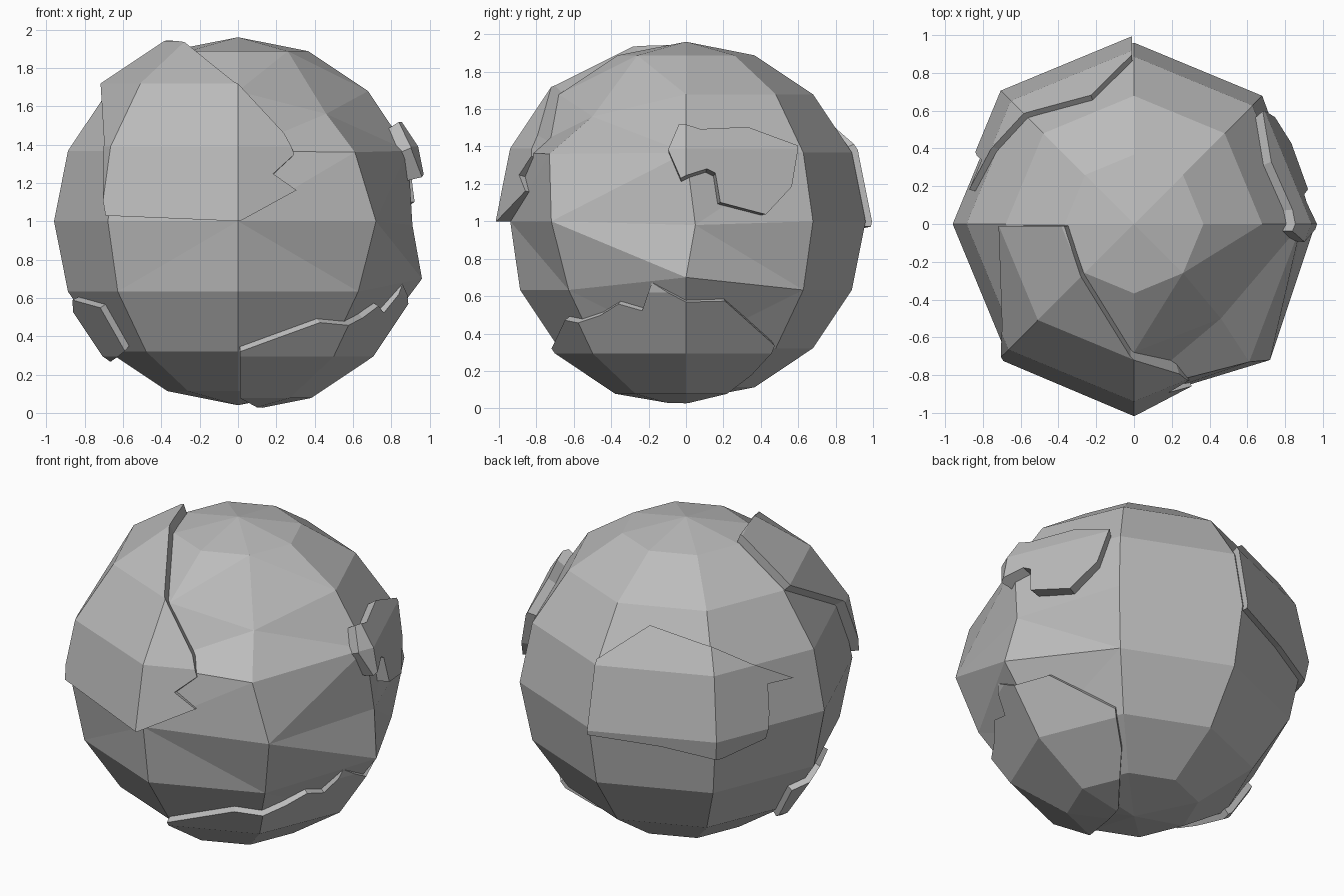
import bpy, bmesh
from math import sqrt
from mathutils import Vector

if "Cube" in bpy.data.objects:
    bpy.data.objects.remove(bpy.data.objects["Cube"])

RADIUS = 0.96
CENTRE = Vector((0, 0, 1))

stone = bpy.data.materials.new("grey stone")
stone.use_nodes = True
stone.diffuse_color = (0.5, 0.5, 0.5, 1)
stone.node_tree.nodes["Principled BSDF"].inputs["Base Color"].default_value = (0.5, 0.5, 0.5, 1)


def add_object(name, bm):
    mesh = bpy.data.meshes.new(name)
    bm.to_mesh(mesh)
    bm.free()
    obj = bpy.data.objects.new(name, mesh)
    obj.location = CENTRE
    mesh.materials.append(stone)
    bpy.context.collection.objects.link(obj)
    return obj


def faceted_ball(radius):
    bm = bmesh.new()
    bmesh.ops.create_uvsphere(bm, u_segments=8, v_segments=8, radius=radius)
    return bm


def outline_cutter(outline, view):
    """Radial prism through an outline given as (across, height)."""
    points = []
    for a, z in outline:
        h = z - 1
        depth = sqrt(max(1.06 - a * a - h * h, 0.0001))
        place = {"front": (a, -depth, h), "back": (a, depth, h),
                 "plus_x": (depth, a, h), "minus_x": (-depth, a, h)}[view]
        points.append(Vector(place).normalized())
    middle = sum(points, Vector()).normalized()
    bm = bmesh.new()
    inner = [bm.verts.new(p * 0.75) for p in points]
    outer = [bm.verts.new(p * 3) for p in points]
    hub_in, hub_out = bm.verts.new(middle * 0.75), bm.verts.new(middle * 3)
    for i in range(len(points)):
        j = (i + 1) % len(points)
        bm.faces.new((inner[i], inner[j], outer[j], outer[i]))
        bm.faces.new((hub_in, inner[j], inner[i]))
        bm.faces.new((hub_out, outer[i], outer[j]))
    bmesh.ops.triangulate(bm, faces=bm.faces[:])
    bmesh.ops.recalc_face_normals(bm, faces=bm.faces[:])
    return add_object("plate_cutter", bm)


def raised_plate(name, scale, view, outline):
    plate = add_object(name, faceted_ball(RADIUS * scale))
    cutter = outline_cutter(outline, view)
    cutter.hide_render = True
    mod = plate.modifiers.new("cut", "BOOLEAN")
    mod.operation = "INTERSECT"
    mod.solver = "EXACT"
    mod.object = cutter
    bpy.context.view_layer.update()
    graph = bpy.context.evaluated_depsgraph_get()
    mesh = bpy.data.meshes.new_from_object(plate.evaluated_get(graph))
    plate.modifiers.clear()
    plate.data = mesh
    bpy.data.objects.remove(cutter)


# Boulder core, with a few corners pushed out of round
bm = faceted_ball(RADIUS)
bm.verts.ensure_lookup_table()
moves = [((0.89, 0, -0.37), (0.96, 0, -0.30)),
         ((0.96, 0, 0), (0.91, 0.05, -0.02)),
         ((0.48, -0.48, 0.68), (0.46, -0.50, 0.56)),
         ((0.63, -0.63, 0.37), (0.61, -0.73, 0.36)),
         ((0.68, -0.68, 0), (0.72, -0.72, 0)),
         ((0, -0.96, 0), (0, -0.94, 0))]
for old, new in moves:
    corner = min(bm.verts, key=lambda v: (v.co - Vector(old)).length)
    corner.co = new
bmesh.ops.triangulate(bm, faces=bm.faces[:])
add_object("boulder_core", bm)

# Raised crust plates
raised_plate("upper_front_plate", 1.06, "front", [
    (-0.71, 1.03), (0.01, 1.0), (0.34, 1.18), (0.20, 1.27), (0.32, 1.38),
    (0.26, 1.50), (-0.02, 1.74), (-0.29, 1.95), (-0.38, 1.97),
    (-0.73, 1.73), (-0.73, 1.42)])
raised_plate("small_side_plate", 1.06, "plus_x", [
    (-0.10, 1.40), (-0.04, 1.54), (0.08, 1.52), (0.36, 1.55), (0.62, 1.42),
    (0.61, 1.20), (0.47, 1.04), (0.20, 1.11), (0.17, 1.28), (0.12, 1.30),
    (-0.03, 1.24)])
raised_plate("lower_front_plate", 1.04, "plus_x", [
    (-0.76, 0.28), (-0.71, 0.42), (-0.50, 0.45), (-0.40, 0.51), (-0.26, 0.47),
    (-0.20, 0.64), (0.0, 0.55), (0.23, 0.53), (0.50, 0.30), (0.37, 0.13),
    (0.02, -0.02), (-0.40, 0.03)])
raised_plate("back_plate", 1.04, "back", [
    (-0.01, 1.43), (-0.25, 1.66), (-0.57, 1.57), (-0.82, 1.43), (-0.97, 1.28),
    (-0.91, 1.29), (-0.94, 1.10), (-0.93, 0.93), (-0.75, 0.87),
    (-0.45, 0.93), (-0.01, 0.97)])
raised_plate("lower_side_plate", 1.04, "minus_x", [
    (0.10, 0.45), (-0.10, 0.56), (-0.42, 0.50), (-0.35, 0.27), (0.05, 0.24)])
